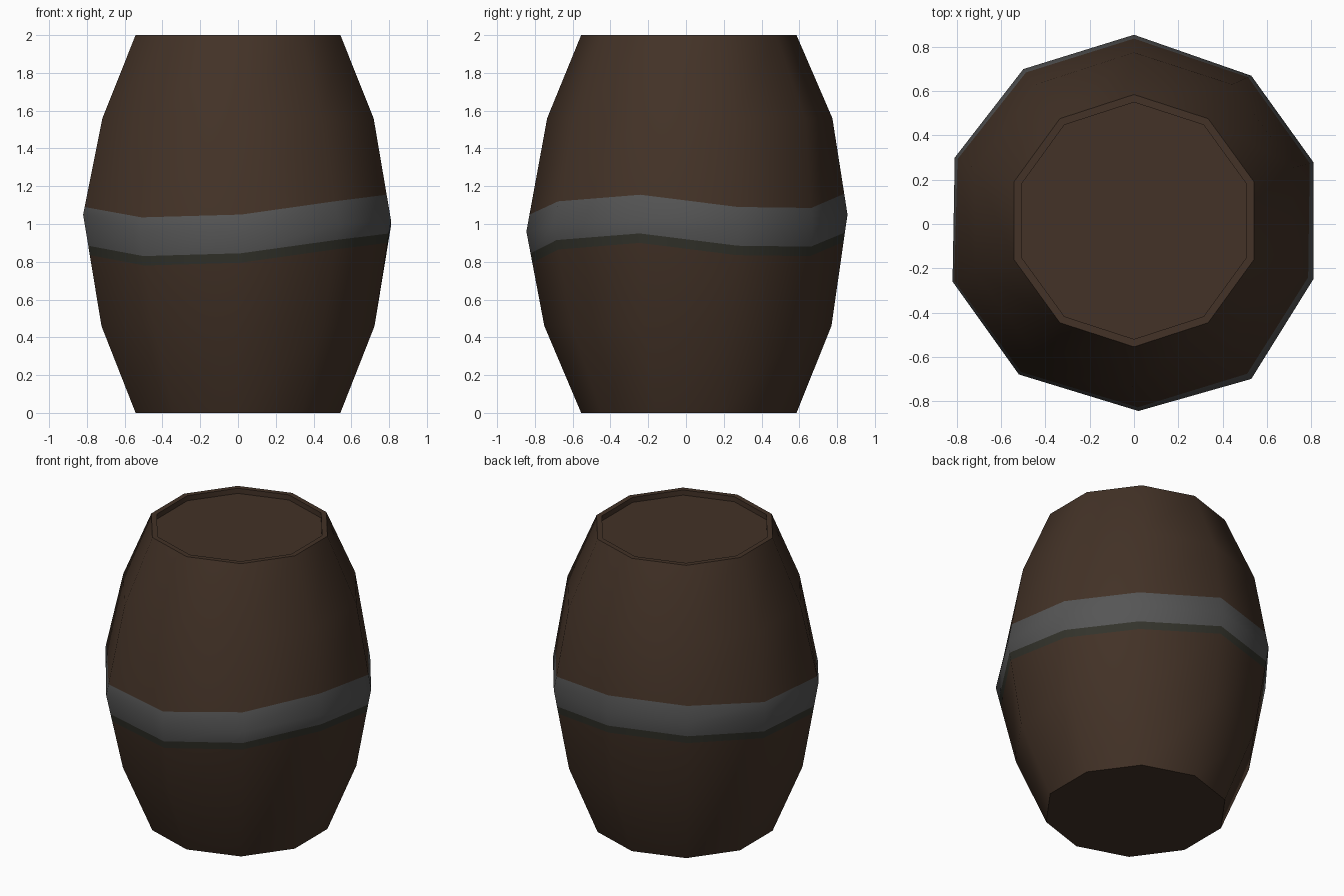
import bpy, bmesh, math
from mathutils import Vector

if "Cube" in bpy.data.objects:
    bpy.data.objects.remove(bpy.data.objects["Cube"])


def material(name, r, g, b):
    m = bpy.data.materials.new(name)
    m.diffuse_color = (r, g, b, 1)
    m.use_nodes = True
    m.node_tree.nodes["Principled BSDF"].inputs["Base Color"].default_value = m.diffuse_color
    return m


WOOD, METAL, SHADE = 0, 1, 2
mats = [material("dark_brown_wood", 0.056, 0.032, 0.020),
        material("grey_metal", 0.092, 0.092, 0.092),
        material("dark_band_edge", 0.034, 0.034, 0.025)]
N = 10

# Slightly uneven belly ring and the wavy upper edge of the hoop, per corner
belly_xy = [(.81, .28), (.53, .67), (0, .855), (-.5, .7), (-.81, .3),
            (-.82, -.26), (-.52, -.68), (.02, -.845), (.53, -.7), (.81, -.25)]
belly_z = [.99, .99, 1.05, 1.05, 1.05, 1.05, .96, .96, 1.0, 1.02]
hoop_top = [1.09, 1.085, 1.16, 1.16, 1.12, 1.09, 1.035, 1.05, 1.12, 1.155]
HOOP, EDGE = 0.205, 0.05


def ring(r, z, cy=0.015):
    angles = [math.radians(18 + 36 * i) for i in range(N)]
    return [Vector((r * math.cos(a), r * math.sin(a) + cy, z)) for a in angles]


def at_height(a, b, z):
    return a.lerp(b, (z - a.z) / (b.z - a.z))


belly = [Vector((x, y, z)) for (x, y), z in zip(belly_xy, belly_z)]
lower, upper = ring(.76, .46, .01), ring(.755, 1.56, .02)
hoop_up = [at_height(belly[i], upper[i], hoop_top[i]) for i in range(N)]
hoop_low = [at_height(lower[i], belly[i], hoop_top[i] - HOOP) for i in range(N)]
edge_low = [at_height(lower[i], belly[i], hoop_top[i] - HOOP - EDGE) for i in range(N)]

# Rings from the base, over the rim and down to the recessed lid
rings = [ring(.57, 0), lower, edge_low, hoop_low, belly, hoop_up, upper,
         ring(.57, 2), ring(.535, 2), ring(.535, 1.965)]
colours = [WOOD, WOOD, SHADE, METAL, METAL, WOOD, WOOD, WOOD, WOOD]

bm = bmesh.new()
loops = [[bm.verts.new(p) for p in r] for r in rings]
for low, high, colour in zip(loops, loops[1:], colours):
    for i in range(N):
        j = (i + 1) % N
        bm.faces.new((low[i], low[j], high[j], high[i])).material_index = colour
bm.faces.new(loops[0][::-1])   # base
bm.faces.new(loops[-1])        # lid

mesh = bpy.data.meshes.new("barrel")
bm.to_mesh(mesh)
bm.free()
for m in mats:
    mesh.materials.append(m)
barrel = bpy.data.objects.new("barrel", mesh)
bpy.context.collection.objects.link(barrel)

# Smooth staves, crisp rim and base
bpy.context.view_layer.objects.active = barrel
barrel.select_set(True)
bpy.ops.object.shade_smooth_by_angle(angle=math.radians(45))
